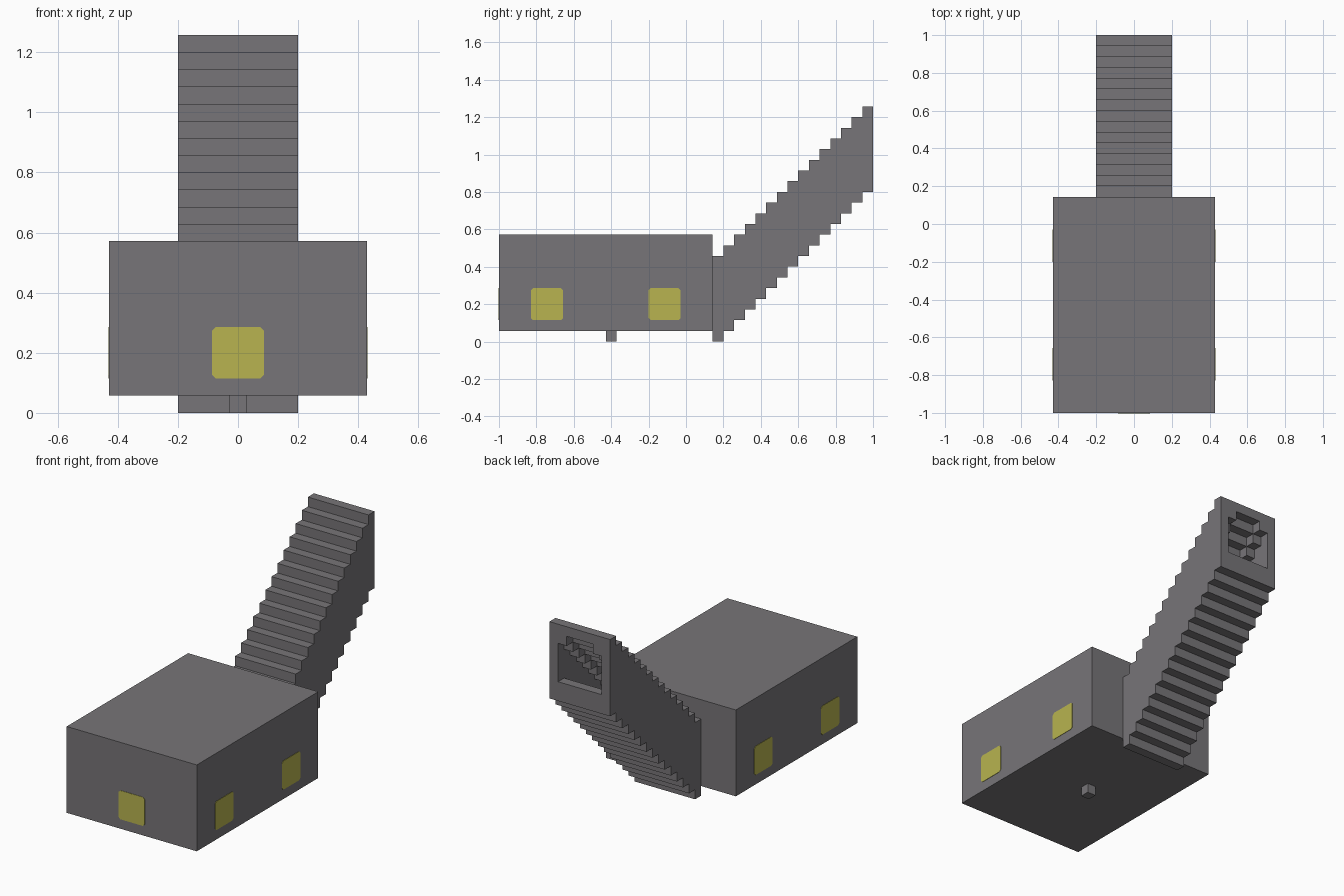
import bpy
import bmesh
from mathutils import Matrix

U = 2 / 35          # building block size
STEPS = 15
START = 20          # block row where the stairway leaves the hall

if "Cube" in bpy.data.objects:
    bpy.data.objects.remove(bpy.data.objects["Cube"], do_unlink=True)


def material(name, rgb):
    mat = bpy.data.materials.new(name)
    mat.use_nodes = True
    color = (*rgb, 1)
    mat.diffuse_color = color
    node = next(n for n in mat.node_tree.nodes if n.type == "BSDF_PRINCIPLED")
    node.inputs["Base Color"].default_value = color
    node.inputs["Roughness"].default_value = 0.9
    return mat


stone = material("stone grey", (0.185, 0.178, 0.188))
glow = material("window yellow", (0.48, 0.455, 0.08))


def prism(name, outline, depth, mat):
    """Extrude a (y, z) outline in block units along x, centred on x = 0."""
    bm = bmesh.new()
    verts = [bm.verts.new((-depth / 2 * U, -1 + y * U, z * U)) for y, z in outline]
    face = bm.faces.new(verts)
    out = bmesh.ops.extrude_face_region(bm, geom=[face])
    moved = [g for g in out["geom"] if isinstance(g, bmesh.types.BMVert)]
    bmesh.ops.translate(bm, verts=moved, vec=(depth * U, 0, 0))
    bmesh.ops.recalc_face_normals(bm, faces=bm.faces)
    mesh = bpy.data.meshes.new(name)
    bm.to_mesh(mesh)
    bm.free()
    mesh.materials.append(mat)
    obj = bpy.data.objects.new(name, mesh)
    bpy.context.collection.objects.link(obj)
    return obj


def rect(y0, y1, z0, z1):
    return [(y0, z0), (y1, z0), (y1, z1), (y0, z1)]


def stepped(low, high, overrun=0):
    """Diagonal stepped band, one block up for every block back."""
    bottom, top = [], []
    for i in range(STEPS):
        y0 = START + i - (overrun if i == 0 else 0)
        y1 = START + i + 1 + (overrun if i == STEPS - 1 else 0)
        bottom += [(y0, low + i), (y1, low + i)]
        top += [(y0, high + i), (y1, high + i)]
    return bottom + top[::-1]


# Hall and the small peg below it
prism("hall", rect(0, START, 1, 10), 15, stone)
prism("floor_peg", rect(10, 11, 0, 1), 1, stone)

# Stairway shell with an arched passage cut through it
stairway = prism("stairway", stepped(0, 8), 7, stone)
for name, low, high, width in (("passage_cutter", 2, 6, 5), ("arch_cutter", 3, 7, 3)):
    cutter = prism(name, stepped(low, high, 0.5), width, stone)
    mod = stairway.modifiers.new(name, "BOOLEAN")
    mod.operation = "DIFFERENCE"
    mod.solver = "EXACT"
    mod.object = cutter
    cutter.hide_render = True
    bpy.context.view_layer.objects.active = stairway
    bpy.ops.object.modifier_apply(modifier=name)
    bpy.data.objects.remove(cutter, do_unlink=True)


# Windows: thin plates with clipped corners
def window(name, matrix):
    h, c = 1.5, 0.2
    outline = []
    for sy, sz in ((-1, -1), (1, -1), (1, 1), (-1, 1)):
        a, b = (sy * h, sz * (h - c)), (sy * (h - c), sz * h)
        outline += [a, b] if sy * sz > 0 else [b, a]
    # outline is built around the hall's front row, so shift it to the origin
    obj = prism(name, outline, 0.08, glow)
    obj.data.transform(matrix @ Matrix.Translation((0, 1, 0)))
    return obj


height = 3.5 * U
for side, label in ((1, "left"), (-1, "right")):
    for row, place in ((4.5, "front"), (15.5, "back")):
        window(f"{label}_{place}_window",
               Matrix.Translation((side * 7.5 * U, -1 + row * U, height)))
window("front_window",
       Matrix.Translation((0, -1, height)) @ Matrix.Rotation(1.5707963, 4, "Z"))
